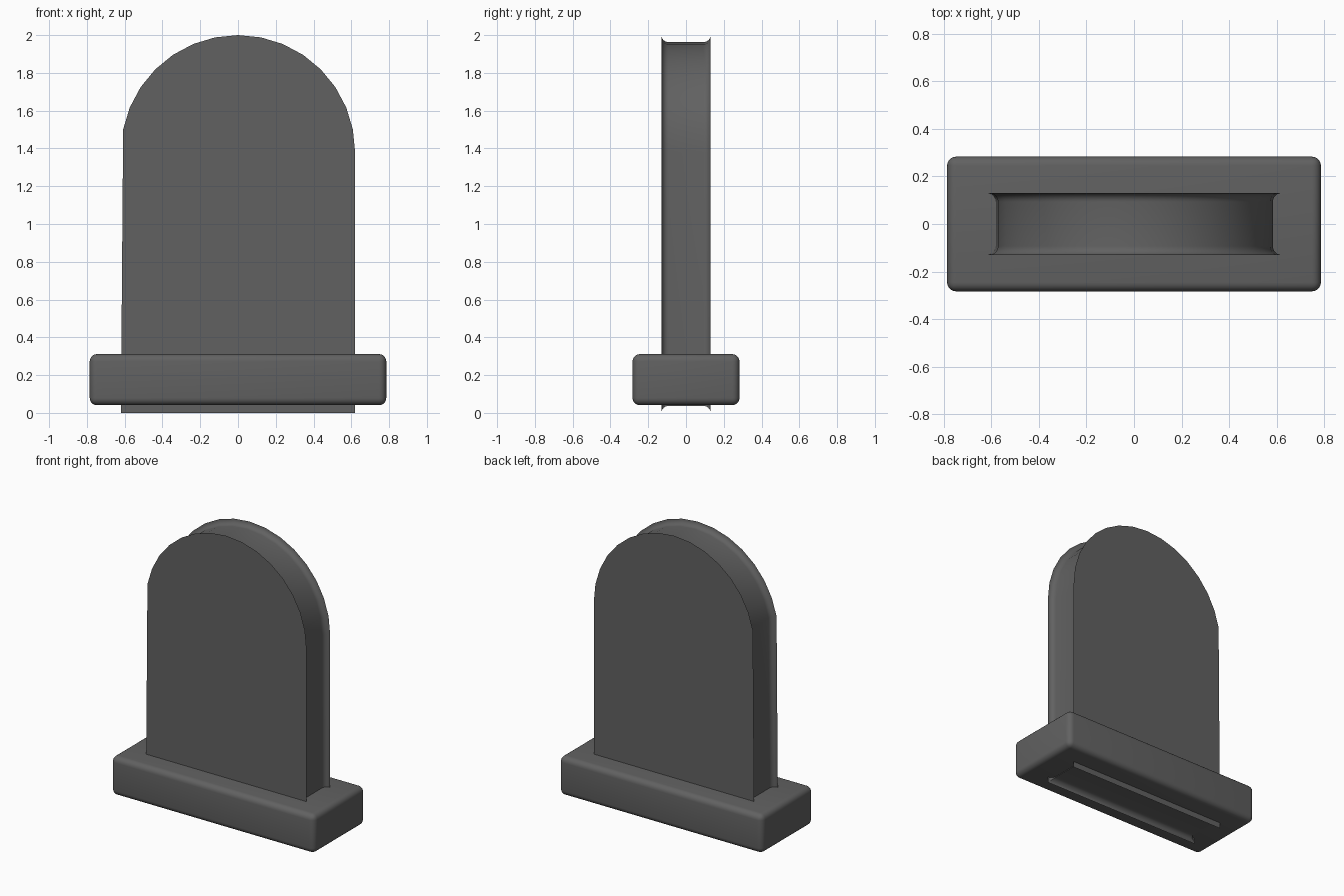
import bpy, bmesh, math
from mathutils import Vector

cube = bpy.data.objects.get("Cube")
if cube:
    bpy.data.objects.remove(cube, do_unlink=True)

# Single stone colour
stone = bpy.data.materials.new("dark grey stone")
stone.use_nodes = True
colour = (0.12, 0.12, 0.12, 1)
stone.diffuse_color = colour
stone.node_tree.nodes["Principled BSDF"].inputs["Base Color"].default_value = colour


def make_object(name, bm):
    bmesh.ops.recalc_face_normals(bm, faces=bm.faces[:])
    mesh = bpy.data.meshes.new(name)
    bm.to_mesh(mesh)
    bm.free()
    mesh.materials.append(stone)
    obj = bpy.data.objects.new(name, mesh)
    bpy.context.collection.objects.link(obj)
    bpy.ops.object.select_all(action='DESELECT')
    obj.select_set(True)
    bpy.context.view_layer.objects.active = obj
    return obj


def inset_outline(points, amount):
    """Move a counter-clockwise outline inward with mitred corners."""
    result = []
    for i, p in enumerate(points):
        a = (p - points[i - 1]).normalized()
        b = (points[(i + 1) % len(points)] - p).normalized()
        na, nb = Vector((-a.y, a.x)), Vector((-b.y, b.x))
        result.append(p + (na + nb) * amount / (1 + na.dot(nb)))
    return result


# Upright slab: arched outline with a hollow rim between two flared faces
RADIUS, SPRING, HALF_DEPTH, COVE, STEPS = 0.62, 1.38, 0.13, 0.037, 6
outline = [Vector((-RADIUS, 0)), Vector((RADIUS, 0))]
for i in range(16):
    angle = math.pi * i / 16
    outline.append(Vector((RADIUS * math.cos(angle), SPRING + RADIUS * math.sin(angle))))

section = []
for i in range(STEPS + 1):
    t = math.pi / 2 * i / STEPS
    section.append((HALF_DEPTH - COVE + COVE * math.cos(t), COVE * math.sin(t)))
section += [(-y, inset) for y, inset in reversed(section)]

bm = bmesh.new()
rings = [[bm.verts.new((p.x, y, p.y)) for p in inset_outline(outline, inset)]
         for y, inset in section]
for r1, r2 in zip(rings, rings[1:]):
    for i in range(len(r1)):
        bm.faces.new((r1[i - 1], r1[i], r2[i], r2[i - 1]))
bm.faces.new(rings[0])
bm.faces.new(rings[-1])
make_object("arched_slab", bm)
bpy.ops.object.shade_smooth_by_angle(angle=math.radians(30))

# Plinth: block with rounded edges
bm = bmesh.new()
bmesh.ops.create_cube(bm, size=1)
bmesh.ops.scale(bm, vec=(1.57, 0.566, 0.27), verts=bm.verts[:])
bmesh.ops.translate(bm, vec=(0, 0, 0.176), verts=bm.verts[:])
bmesh.ops.bevel(bm, geom=bm.edges[:], offset=0.038, segments=5,
                profile=0.5, affect='EDGES')
make_object("plinth", bm)
bpy.ops.object.shade_smooth_by_angle(angle=math.radians(30))
